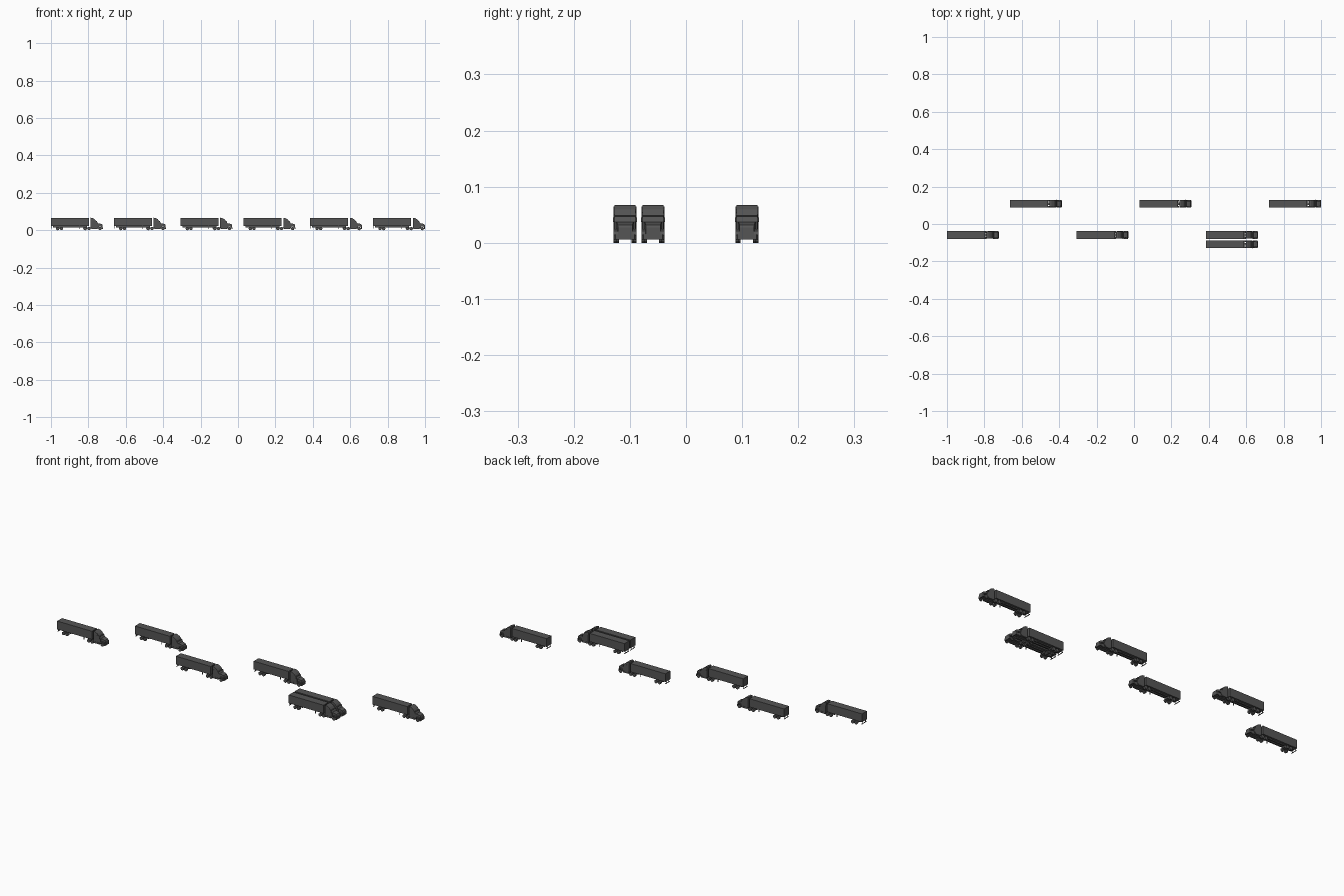
import bpy, bmesh, math
from mathutils import Matrix

paint = bpy.data.materials.new("dark_grey")
paint.diffuse_color = (0.09, 0.09, 0.09, 1)
W = 0.0213          # half width of a truck
parts = []          # meshes shared by every truck


def finish(name, bm):
    bmesh.ops.recalc_face_normals(bm, faces=bm.faces)
    me = bpy.data.meshes.new(name)
    bm.to_mesh(me)
    bm.free()
    me.materials.append(paint)
    parts.append((name, me))


def add_box(bm, x0, x1, y0, y1, z0, z1):
    m = Matrix.Translation(((x0 + x1) / 2, (y0 + y1) / 2, (z0 + z1) / 2))
    m = m @ Matrix.Diagonal((x1 - x0, y1 - y0, z1 - z0, 1))
    bmesh.ops.create_cube(bm, size=1, matrix=m)


def boxes(name, items, mirror=False):
    bm = bmesh.new()
    for x0, x1, y0, y1, z0, z1 in items:
        add_box(bm, x0, x1, y0, y1, z0, z1)
        if mirror:
            add_box(bm, x0, x1, -y1, -y0, z0, z1)
    finish(name, bm)


def side_profile(name, pts):
    """Points are (x, z, half width); sides taper with the half width."""
    bm = bmesh.new()
    left = [bm.verts.new((x, -w, z)) for x, z, w in pts]
    right = [bm.verts.new((x, w, z)) for x, z, w in pts]
    bm.faces.new(left)
    bm.faces.new(right[::-1])
    for i in range(len(pts)):
        j = (i + 1) % len(pts)
        bm.faces.new((left[i], right[i], right[j], left[j]))
    finish(name, bm)


def wheels(name, xs, r, y0, y1):
    bm = bmesh.new()
    for x in xs:
        for s in (-1, 1):
            m = Matrix.Translation((x, s * (y0 + y1) / 2, r)) @ Matrix.Rotation(math.pi / 2, 4, 'X')
            bmesh.ops.create_cone(bm, cap_ends=True, segments=14, radius1=r, radius2=r,
                                  depth=y1 - y0, matrix=m)
    finish(name, bm)


# Trailer: box, underframe, rear guard and landing legs
boxes("trailer_box", [(0, 0.203, -W + 0.001, W - 0.001, 0.0215, 0.065)])
boxes("trailer_rails", [(0.01, 0.19, 0.006, 0.009, 0.016, 0.022)], True)
boxes("rear_guard", [(0.001, 0.003, -0.018, 0.018, 0.009, 0.012),
                     (0.001, 0.003, -0.013, -0.011, 0.012, 0.022),
                     (0.001, 0.003, 0.011, 0.013, 0.012, 0.022)])
boxes("landing_legs", [(0.150, 0.153, 0.012, 0.015, 0.006, 0.022)], True)

# Tractor: chassis, cab, roof fairing, hood
boxes("tractor_chassis", [(0.172, 0.270, -0.007, 0.007, 0.009, 0.016),
                          (0.178, 0.192, -0.009, 0.009, 0.016, 0.0215)])
side_profile("cab", [(0.212, 0.012, 0.0195), (0.212, 0.052, 0.0195), (0.240, 0.052, 0.0195),
                     (0.243, 0.048, 0.019), (0.252, 0.037, 0.0185), (0.252, 0.012, 0.0185)])
side_profile("roof_fairing", [(0.212, 0.050, 0.0195), (0.212, 0.067, 0.0185),
                              (0.222, 0.066, 0.0185), (0.234, 0.059, 0.0187),
                              (0.242, 0.050, 0.019)])
side_profile("hood", [(0.248, 0.019, 0.0165), (0.248, 0.038, 0.0165), (0.262, 0.036, 0.0145),
                      (0.273, 0.032, 0.013), (0.276, 0.027, 0.013), (0.276, 0.010, 0.013),
                      (0.272, 0.010, 0.013), (0.270, 0.019, 0.0135)])
boxes("sun_visor", [(0.241, 0.247, -0.0185, 0.0185, 0.0465, 0.0485)])

# Fenders arch over the steering wheels
bm = bmesh.new()
arch = [(0.250, 0.015), (0.253, 0.021), (0.258, 0.0245), (0.266, 0.0245), (0.273, 0.021), (0.2755, 0.014),
        (0.272, 0.014), (0.270, 0.018), (0.265, 0.020), (0.259, 0.020), (0.255, 0.018), (0.253, 0.013)]
for s in (-1, 1):
    a = [bm.verts.new((x, s * 0.012, z)) for x, z in arch]
    b = [bm.verts.new((x, s * 0.0205, z)) for x, z in arch]
    bm.faces.new(a)
    bm.faces.new(b)
    for i in range(len(arch)):
        j = (i + 1) % len(arch)
        bm.faces.new((a[i], a[j], b[j], b[i]))
finish("front_fenders", bm)

# Bumper, tanks, mirrors
side_profile("bumper", [(0.271, 0.006, 0.020), (0.271, 0.015, 0.020),
                        (0.277, 0.015, 0.017), (0.277, 0.006, 0.017)])
boxes("fuel_tanks", [(0.216, 0.248, 0.011, 0.020, 0.007, 0.015)], True)
boxes("mirrors", [(0.246, 0.248, 0.0185, W, 0.037, 0.045)], True)

# Wheels and axles
wheels("trailer_wheels", (0.036, 0.056), 0.0088, 0.011, 0.0205)
wheels("drive_wheels", (0.183, 0.203), 0.0088, 0.011, 0.0205)
wheels("steering_wheels", (0.262,), 0.0088, 0.0145, 0.0205)
boxes("axles", [(x - 0.0015, x + 0.0015, -0.015, 0.015, 0.007, 0.010)
                for x in (0.036, 0.056, 0.183, 0.203, 0.262)])
boxes("trailer_bogie", [(0.028, 0.064, -0.009, 0.009, 0.010, 0.017)])

# Place seven trucks in three lanes
spots = [(-1.0, -0.0587), (-0.307, -0.0587), (0.386, -0.0587), (0.386, -0.1085),
         (-0.663, 0.1085), (0.030, 0.1085), (0.723, 0.1085)]
for n, (x, y) in enumerate(spots, 1):
    for name, me in parts:
        ob = bpy.data.objects.new(f"truck_{n}_{name}", me)
        ob.location = (x, y, 0)
        bpy.context.collection.objects.link(ob)
